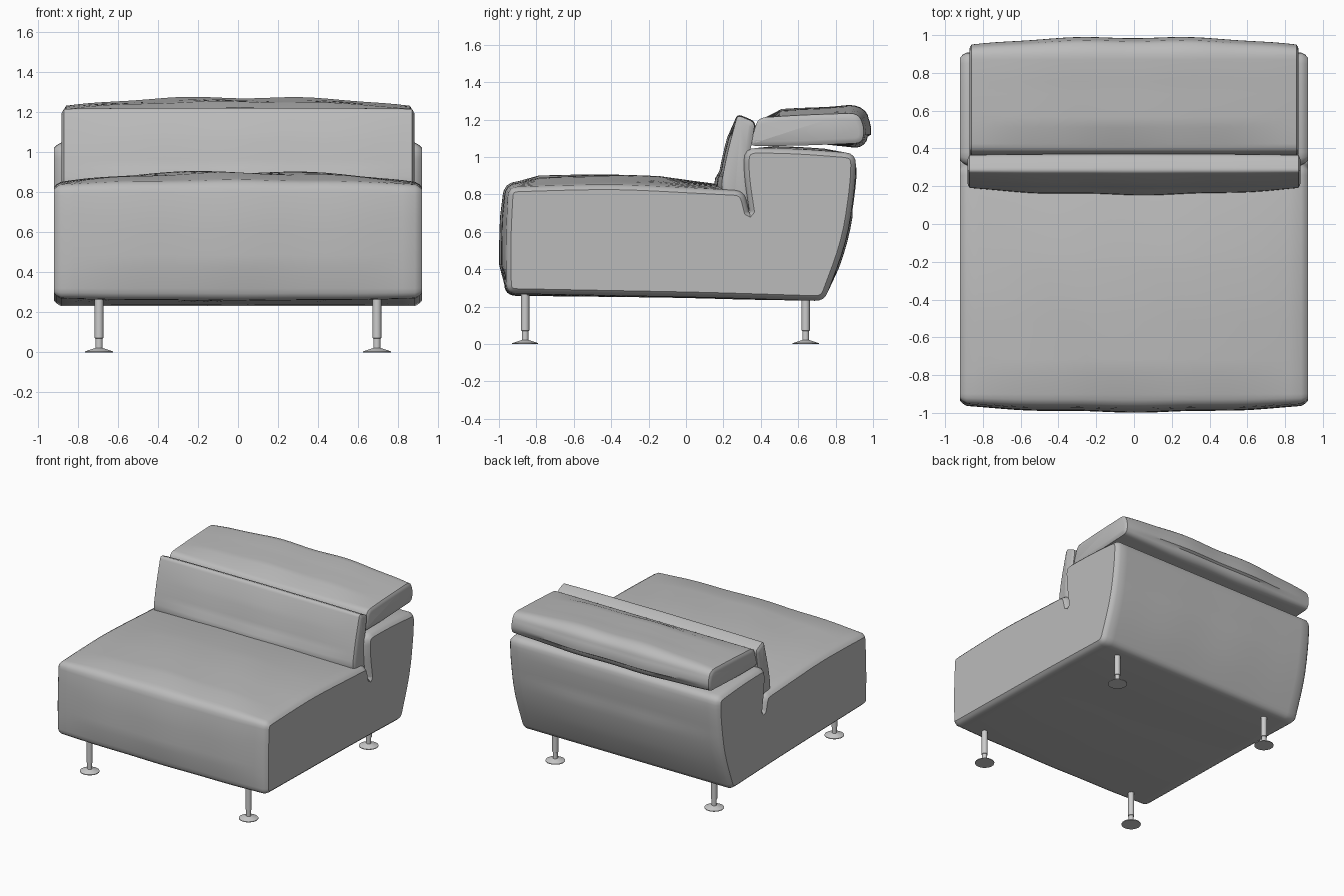
import bpy, bmesh, math
from mathutils import Vector

if "Cube" in bpy.data.objects:
    bpy.data.objects.remove(bpy.data.objects["Cube"])


def material(name, color):
    mat = bpy.data.materials.new(name)
    mat.use_nodes = True
    mat.diffuse_color = color
    mat.node_tree.nodes["Principled BSDF"].inputs["Base Color"].default_value = color
    return mat


fabric = material("grey fabric", (0.5, 0.5, 0.5, 1))
metal = material("leg metal", (0.6, 0.6, 0.6, 1))


def finish(bm, name, mat, angle):
    bmesh.ops.recalc_face_normals(bm, faces=bm.faces)
    mesh = bpy.data.meshes.new(name)
    bm.to_mesh(mesh)
    bm.free()
    mesh.materials.append(mat)
    obj = bpy.data.objects.new(name, mesh)
    bpy.context.collection.objects.link(obj)
    bpy.ops.object.select_all(action="DESELECT")
    obj.select_set(True)
    bpy.context.view_layer.objects.active = obj
    bpy.ops.object.shade_smooth_by_angle(angle=math.radians(angle))
    return obj


def rounded(points, steps=4):
    """Round each corner (y, z, radius, bulge) of a closed outline."""
    out = []
    for i, (y, z, r, bulge) in enumerate(points):
        p = Vector((y, z))
        a = Vector(points[i - 1][:2]) - p
        b = Vector(points[(i + 1) % len(points)][:2]) - p
        start = p + a.normalized() * min(r, a.length * 0.45)
        end = p + b.normalized() * min(r, b.length * 0.45)
        for k in range(steps + 1):
            t = k / steps
            out.append((start.lerp(p, t).lerp(p.lerp(end, t), t), bulge))
    return out


def cushion(name, outline, half_width, puff, sections=28):
    """Sweep an outline across x, swelling to the middle, with padded side panels."""
    pts = rounded(outline)
    n = len(pts)
    bm = bmesh.new()
    rings = []
    for s in range(sections + 1):
        u = 2 * s / sections - 1
        swell = 1 - abs(u) ** 2.5
        ring = []
        for i, (p, bulge) in enumerate(pts):
            d = (pts[(i + 1) % n][0] - pts[i - 1][0]).normalized()
            wave = 1 + 0.12 * math.sin(9 * u + 5 * p.x)
            q = p + Vector((-d.y, d.x)) * bulge * swell * wave
            ring.append(bm.verts.new((u * half_width, q.x, q.y)))
        rings.append(ring)
    for a, b in zip(rings, rings[1:]):
        for i in range(n):
            j = (i + 1) % n
            bm.faces.new((a[i], a[j], b[j], b[i]))
    caps = [bm.faces.new(rings[0]), bm.faces.new(rings[-1])]
    bmesh.ops.recalc_face_normals(bm, faces=bm.faces)
    for thickness, depth in ((0.012, 0.6 * puff), (0.015, 0.4 * puff)):
        bmesh.ops.inset_individual(bm, faces=caps, thickness=thickness, depth=depth)
    return finish(bm, name, fabric, 40)


# Outlines run clockwise seen from the right: y, z, corner radius, middle bulge
body = [
    (-0.96, 0.27, 0.05, 0.01), (-0.965, 0.55, 0.2, 0.032), (-0.95, 0.84, 0.05, 0.025),
    (-0.65, 0.85, 0.15, 0.05), (-0.35, 0.855, 0.2, 0.05), (0.31, 0.82, 0.05, 0.02),
    (0.34, 0.70, 0.01, 0), (0.31, 0.9, 0.1, 0), (0.31, 1.05, 0.07, 0),
    (0.6, 1.045, 0.2, 0.01), (0.91, 1.02, 0.06, 0), (0.905, 0.85, 0.15, 0.005),
    (0.86, 0.55, 0.15, 0.01), (0.74, 0.23, 0.05, 0), (0.1, 0.25, 0.2, 0.005),
]
backrest = [
    (0.24, 0.72, 0.02, 0), (0.185, 0.83, 0.05, 0.035), (0.215, 1.0, 0.1, 0.02),
    (0.275, 1.225, 0.025, 0.005), (0.37, 1.185, 0.03, 0.005),
    (0.33, 0.95, 0.1, 0), (0.34, 0.73, 0.02, 0),
]
headrest = [
    (0.34, 1.06, 0.03, 0), (0.385, 1.21, 0.04, 0), (0.62, 1.225, 0.15, 0.035),
    (0.92, 1.235, 0.05, 0.042), (0.953, 1.16, 0.06, 0.038), (0.945, 1.075, 0.04, 0.022),
    (0.6, 1.06, 0.15, 0.0),
]
cushion("seat_body", body, 0.885, 0.036)
cushion("backrest_cushion", backrest, 0.87, 0.012)
cushion("headrest_cushion", headrest, 0.86, 0.012)


# Legs: turned post on a flared foot plate
def leg(name, x, y):
    rings = [(0.07, 0), (0.07, 0.005), (0.024, 0.02), (0.018, 0.022), (0.018, 0.07),
             (0.022, 0.072), (0.022, 0.3)]
    sides = 24
    bm = bmesh.new()
    loops = []
    for r, z in rings:
        loops.append([bm.verts.new((x + r * math.cos(math.tau * k / sides),
                                    y + r * math.sin(math.tau * k / sides), z))
                      for k in range(sides)])
    for a, b in zip(loops, loops[1:]):
        for k in range(sides):
            m = (k + 1) % sides
            bm.faces.new((a[k], a[m], b[m], b[k]))
    bm.faces.new(loops[0])
    bm.faces.new(loops[-1])
    finish(bm, name, metal, 30)


for side, x in (("left", 0.695), ("right", -0.695)):
    leg("front_leg_" + side, x, -0.86)
    leg("back_leg_" + side, x, 0.64)
